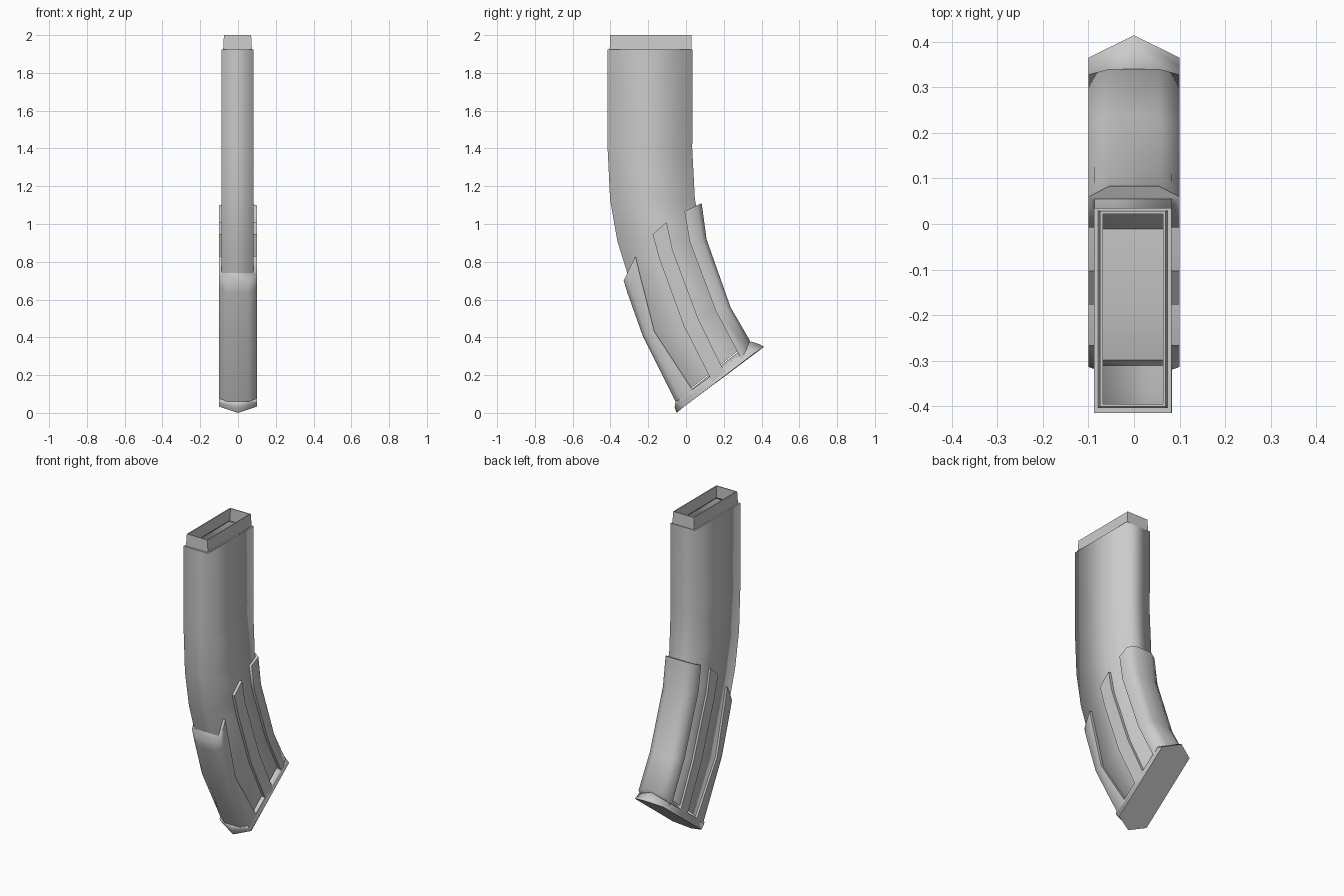
import bpy, bmesh, math

if "Cube" in bpy.data.objects:
    bpy.data.objects.remove(bpy.data.objects["Cube"])


def loft(name, rings, cap_start=False, cap_end=False, angle=None):
    """Skin a list of closed rings; angle None = flat, 180 = fully smooth."""
    bm = bmesh.new()
    vr = [[bm.verts.new(p) for p in r] for r in rings]
    n = len(rings[0])
    for a, b in zip(vr, vr[1:]):
        for i in range(n):
            j = (i + 1) % n
            bm.faces.new((a[i], a[j], b[j], b[i]))
    if cap_start:
        bm.faces.new(vr[0])
    if cap_end:
        bm.faces.new(vr[-1])
    bmesh.ops.recalc_face_normals(bm, faces=bm.faces[:])
    me = bpy.data.meshes.new(name)
    bm.to_mesh(me)
    bm.free()
    ob = bpy.data.objects.new(name, me)
    bpy.context.collection.objects.link(ob)
    if angle is not None:
        bpy.ops.object.select_all(action='DESELECT')
        ob.select_set(True)
        bpy.context.view_layer.objects.active = ob
        if angle >= 180:
            bpy.ops.object.shade_smooth()
        else:
            bpy.ops.object.shade_smooth_by_angle(angle=math.radians(angle))
    return ob


def mix(a, b, t):
    return tuple(p + (q - p) * t for p, q in zip(a, b))


def rect(front, back, x0, x1):
    return [(x0, *front), (x1, *front), (x1, *back), (x0, *back)]


# curved hollow body: (front, back) points in y, z from top to bottom
body = [((-.415, 1.925), (.035, 1.925)),
        ((-.415, 1.4), (.033, 1.4)),
        ((-.402, 1.13), (.047, 1.13)),
        ((-.363, .908), (.092, .93)),
        ((-.21, .416), (.215, .553)),
        ((-.035, .08), (.32, .365))]
loft("magazine_body", [rect(f, b, -.087, .083) for f, b in body], angle=180)

# open collar with ledge and thin wall
collar = [(-.415, .035, .085, 1.925), (-.404, .030, .076, 1.925),
          (-.401, .028, .072, 2.0), (-.395, .022, .066, 2.0),
          (-.397, .022, .068, 1.925), (-.405, .025, .077, 1.915)]
loft("top_collar", [rect((f, z), (b, z), -.0025 - w, -.0025 + w)
                    for f, b, w, z in collar])

# side lines of the sleeve, top to bottom, in y, z
front_outer = [(-.33, .70), (-.31, .635), (-.23, .41), (-.055, .06)]
front_inner = [(-.267, .83), (-.246, .74), (-.167, .43), (.045, .105)]
rib_front = [(-.177, .945), (-.14, .813), (-.013, .463), (.14, .162)]
rib_back = [(-.103, 1.01), (-.072, .866), (.066, .495), (.204, .215)]
back_inner = [(-.008, 1.067), (.019, .908), (.156, .543), (.294, .284)]
back_outer = [(.083, 1.11), (.109, .919), (.236, .559), (.34, .38)]


# wrap-around bands at front and back
def band(name, inner, outer):
    rings = []
    for i, o in zip(inner, outer):
        half = [(.08, *mix(i, o, .5)), (.08, *i), (.1, *i),
                (.1, *mix(i, o, .74)), (.055, *o)]
        rings.append(half + [(-x, y, z) for x, y, z in reversed(half)])
    loft(name, rings, True, True, angle=75)


band("front_band", front_inner, front_outer)
band("back_band", back_inner, back_outer)

# raised rib on each side
for side, s in (("left", -1), ("right", 1)):
    loft(side + "_rib",
         [[(s * .08, *a), (s * .1, *a), (s * .1, *b), (s * .08, *b)]
          for a, b in zip(rib_front, rib_back)], True, True, angle=40)


# slanted floor plate, pointed at both ends
def plate(front_tip, front_side, back_side, back_tip, w=.1):
    return [(0, *front_tip), (w, *front_side), (w, *back_side),
            (0, *back_tip), (-w, *back_side), (-w, *front_side)]


loft("floor_plate",
     [plate((-.056, .06), (-.04, .07), (.325, .335), (.345, .378)),
      plate((-.06, .03), (-.035, .055), (.345, .325), (.385, .365)),
      plate((-.05, 0), (-.01, .033), (.365, .318), (.414, .35))],
     True, True, angle=75)
